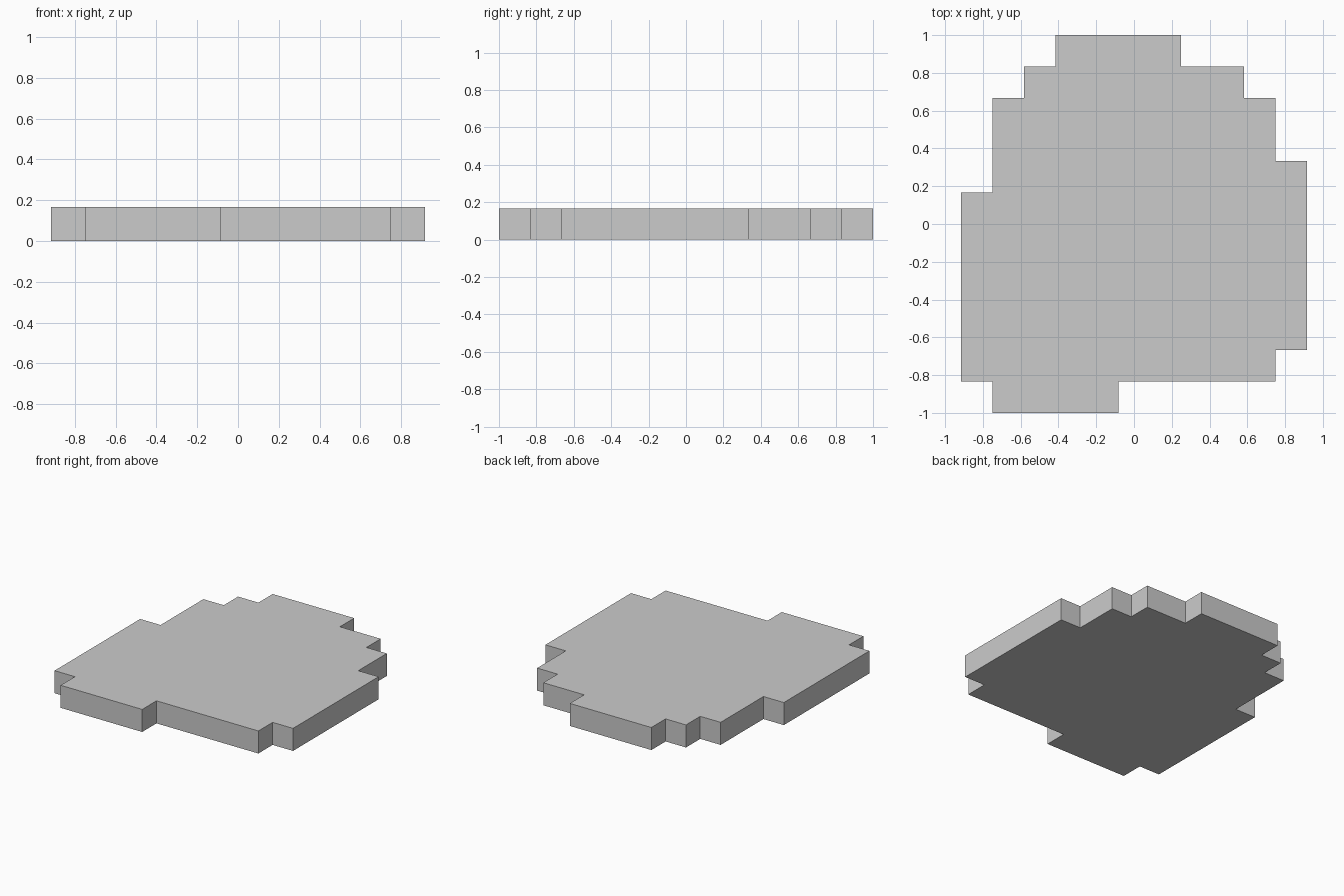
import bpy, bmesh

if "Cube" in bpy.data.objects:
    bpy.data.objects.remove(bpy.data.objects["Cube"])

U = 1 / 6  # one grid cell; the slab is one cell thick

# stepped outline in grid cells, counter-clockwise
outline = [
    (-4.5, -6), (-0.5, -6), (-0.5, -5), (4.5, -5), (4.5, -4), (5.5, -4),
    (5.5, 2), (4.5, 2), (4.5, 4), (3.5, 4), (3.5, 5), (1.5, 5),
    (1.5, 6), (-2.5, 6), (-2.5, 5), (-3.5, 5), (-3.5, 4), (-4.5, 4),
    (-4.5, 1), (-5.5, 1), (-5.5, -5), (-4.5, -5),
]

# stepped slab: outline face extruded upwards
bm = bmesh.new()
base = bm.faces.new([bm.verts.new((x * U, y * U, 0)) for x, y in outline])
ext = bmesh.ops.extrude_face_region(bm, geom=[base], use_keep_orig=True)
top = [v for v in ext["geom"] if isinstance(v, bmesh.types.BMVert)]
bmesh.ops.translate(bm, verts=top, vec=(0, 0, U))
bmesh.ops.recalc_face_normals(bm, faces=bm.faces)

mesh = bpy.data.meshes.new("stepped_slab")
bm.to_mesh(mesh)
bm.free()
slab = bpy.data.objects.new("stepped_slab", mesh)
bpy.context.collection.objects.link(slab)
